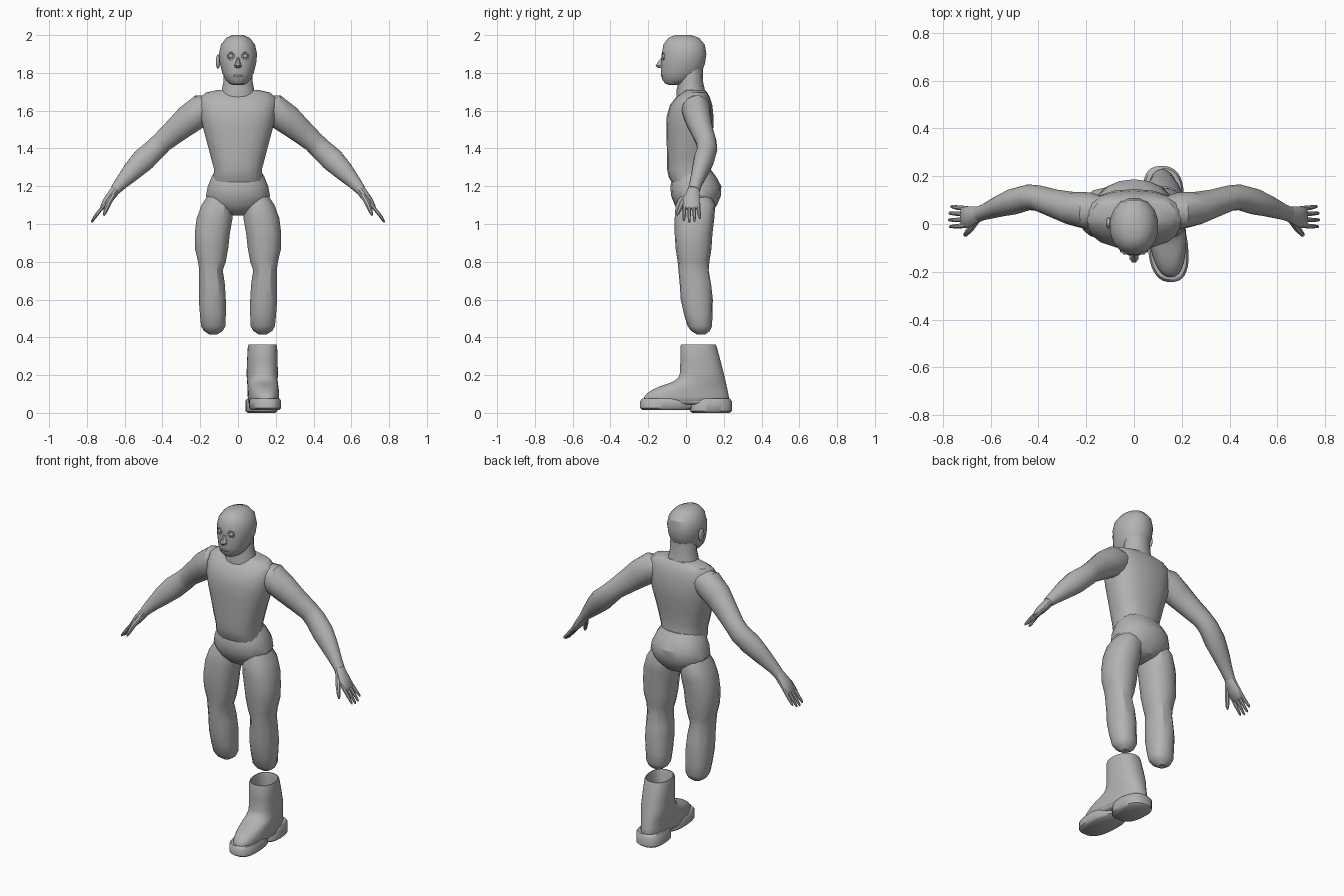
import bpy, bmesh, math
from mathutils import Vector

grey = bpy.data.materials.new("plain grey")
grey.diffuse_color = (0.45, 0.45, 0.45, 1)


def finish(ob, angle=30):
    ob.data.materials.append(grey)
    bpy.ops.object.select_all(action='DESELECT')
    ob.select_set(True)
    bpy.context.view_layer.objects.active = ob
    bpy.ops.object.shade_smooth_by_angle(angle=math.radians(angle))
    return ob


def loft(name, rings, n=14, power=2.0, follow=False, side=1, angle=30, shape=None):
    """Skin closed rings (x, y, z, half width, half depth); follow turns rings along the path."""
    bm = bmesh.new()
    pts = [Vector(r[:3]) for r in rings]
    loops = []
    for i, r in enumerate(rings):
        u, v = Vector((1, 0, 0)), Vector((0, 1, 0))
        if follow:
            t = (pts[min(i + 1, len(pts) - 1)] - pts[max(i - 1, 0)]).normalized()
            v = (v - t * v.dot(t)).normalized()
            u = v.cross(t)
        loop = []
        for k in range(n):
            a = 2 * math.pi * (k + 0.5) / n
            c, s = math.cos(a), math.sin(a)
            c = math.copysign(abs(c) ** (2 / power), c)
            s = math.copysign(abs(s) ** (2 / power), s)
            p = pts[i] + u * c * r[3] + v * s * r[4]
            if shape:
                p = shape(p)
            loop.append(bm.verts.new((p.x * side, p.y, p.z)))
        loops.append(loop)
    for a, b in zip(loops, loops[1:]):
        for k in range(n):
            j = (k + 1) % n
            bm.faces.new((a[k], a[j], b[j], b[k]))
    bm.faces.new(loops[0])
    bm.faces.new(loops[-1])
    bmesh.ops.recalc_face_normals(bm, faces=bm.faces)
    me = bpy.data.meshes.new(name)
    bm.to_mesh(me)
    bm.free()
    ob = bpy.data.objects.new(name, me)
    bpy.context.collection.objects.link(ob)
    return finish(ob, angle)


def ball(name, loc, scale):
    bpy.ops.mesh.primitive_uv_sphere_add(segments=14, ring_count=8, location=loc)
    ob = bpy.context.object
    ob.name, ob.scale = name, scale
    return finish(ob, 40)


# trunk
loft("torso", [(0, .035, 1.20, .13, .10), (0, .02, 1.25, .132, .112), (0, .012, 1.29, .128, .112),
               (0, .012, 1.35, .145, .113), (0, .015, 1.42, .163, .117), (0, .02, 1.50, .185, .124),
               (0, .022, 1.57, .20, .124), (0, .027, 1.63, .205, .112), (0, .037, 1.67, .20, .09),
               (0, .045, 1.695, .175, .068), (0, .045, 1.71, .11, .055)], 18, 2.4)
loft("pelvis", [(0, .04, 1.29, .115, .09), (0, .045, 1.25, .142, .115), (0, .052, 1.20, .162, .135),
                (0, .053, 1.15, .172, .132), (0, .052, 1.10, .15, .112), (0, .055, 1.06, .08, .08),
                (0, .055, 1.045, .03, .04)], 18, 2.2)
loft("neck", [(0, .03, 1.66, .10, .08), (0, .025, 1.71, .088, .075), (0, .025, 1.75, .08, .066),
              (0, .025, 1.82, .076, .064)])

# head and face
loft("head", [(0, -.055, 1.735, .02, .03), (0, -.05, 1.742, .045, .06), (0, -.04, 1.765, .068, .088),
              (0, -.025, 1.80, .085, .11), (0, -.015, 1.85, .098, .118), (0, -.01, 1.90, .103, .12),
              (0, -.01, 1.95, .092, .112), (0, -.012, 1.985, .064, .083), (0, -.015, 2.0, .03, .045)], 16, 2.1)
loft("nose", [(0, -.118, 1.885, .007, .01), (0, -.128, 1.86, .012, .02), (0, -.135, 1.838, .021, .028),
              (0, -.13, 1.825, .014, .02)], 8)
ball("lips", (0, -.126, 1.785), (.028, .008, .006))
ball("ear", (-.106, .005, 1.86), (.012, .024, .038))
for s in (-1, 1):
    ball("eyeball", (s * .037, -.113, 1.888), (.015, .015, .013))
    bpy.ops.mesh.primitive_torus_add(major_radius=.018, minor_radius=.004, major_segments=14,
                                     minor_segments=6, location=(s * .037, -.121, 1.888),
                                     rotation=(math.pi / 2, 0, s * .3))
    bpy.context.object.name = "eyelid"
    finish(bpy.context.object, 60)

# limbs
for s in (-1, 1):
    loft("arm", [(.12, .05, 1.625, .06, .06), (.19, .055, 1.605, .085, .078), (.26, .065, 1.555, .08, .07),
                 (.33, .085, 1.495, .068, .06), (.40, .108, 1.435, .058, .054), (.44, .112, 1.395, .06, .054),
                 (.50, .095, 1.34, .064, .055), (.56, .075, 1.28, .053, .045), (.62, .052, 1.215, .036, .034),
                 (.65, .042, 1.18, .028, .032)], 14, follow=True, side=s)
    loft("palm", [(.635, .047, 1.20, .024, .028), (.66, .038, 1.165, .026, .036), (.69, .03, 1.125, .024, .046),
                  (.715, .03, 1.09, .016, .045), (.722, .03, 1.08, .008, .038)], 12, follow=True, side=s)
    for k, drop in enumerate((.02, .005, 0, .008)):
        y0, y1 = .065 - .024 * k, .073 - .028 * k
        loft("finger", [(.70, y0, 1.11, .011, .011), (.74, (y0 + y1) / 2, 1.06, .010, .010),
                        (.772 - drop * .5, y1, 1.015 + drop, .007, .007),
                        (.777 - drop * .5, y1, 1.008 + drop, .003, .003)], 8, follow=True, side=s)
    loft("thumb", [(.66, .015, 1.155, .016, .016), (.685, -.02, 1.11, .015, .015), (.705, -.043, 1.06, .010, .010),
                   (.71, -.048, 1.045, .004, .004)], 8, follow=True, side=s)
    loft("leg", [(.10, .05, 1.16, .055, .08), (.112, .05, 1.10, .083, .105), (.124, .045, 1.03, .097, .105),
                 (.136, .04, .95, .095, .10), (.14, .04, .87, .09, .095), (.138, .04, .80, .075, .084),
                 (.143, .04, .755, .064, .08), (.138, .05, .68, .07, .083), (.136, .057, .60, .073, .085),
                 (.133, .065, .52, .07, .075), (.131, .073, .46, .066, .065), (.131, .077, .435, .052, .05),
                 (.131, .08, .415, .022, .022)], 14, 2.3, side=s)


# single hollow boot, toe turned slightly outward
def splay(p):
    return Vector((p.x + .135 - .08 * p.y, p.y, p.z))


def span(z, front, back, w):
    return (0, (front + back) / 2, z, w, (back - front) / 2)


loft("boot_upper", [span(*r) for r in (
    (.045, -.21, .21, .06), (.06, -.225, .225, .078), (.085, -.222, .228, .08), (.105, -.205, .224, .08),
    (.125, -.175, .22, .08), (.142, -.135, .216, .08), (.155, -.095, .213, .08), (.168, -.065, .21, .08),
    (.185, -.042, .206, .081), (.21, -.033, .20, .082), (.28, -.03, .182, .08), (.35, -.03, .163, .077),
    (.362, -.026, .158, .073), (.362, -.02, .152, .067), (.35, -.016, .148, .063), (.20, -.01, .17, .066),
    (.12, 0, .17, .06))], 36, 2.3, shape=splay, angle=50)


def sole(name, z0, z1, front, back, w):
    loft(name, [span(z0, front + .012, back - .012, w - .012), span(z0 + .01, front, back, w),
                span(z1 - .012, front, back, w), span(z1, front + .01, back - .01, w - .008)],
         32, 2.5, shape=splay, angle=50)


sole("boot_front_sole", .015, .075, -.243, .04, .084)
sole("boot_heel", 0, .075, .02, .243, .084)
sole("boot_welt", .045, .075, -.23, .23, .078)
